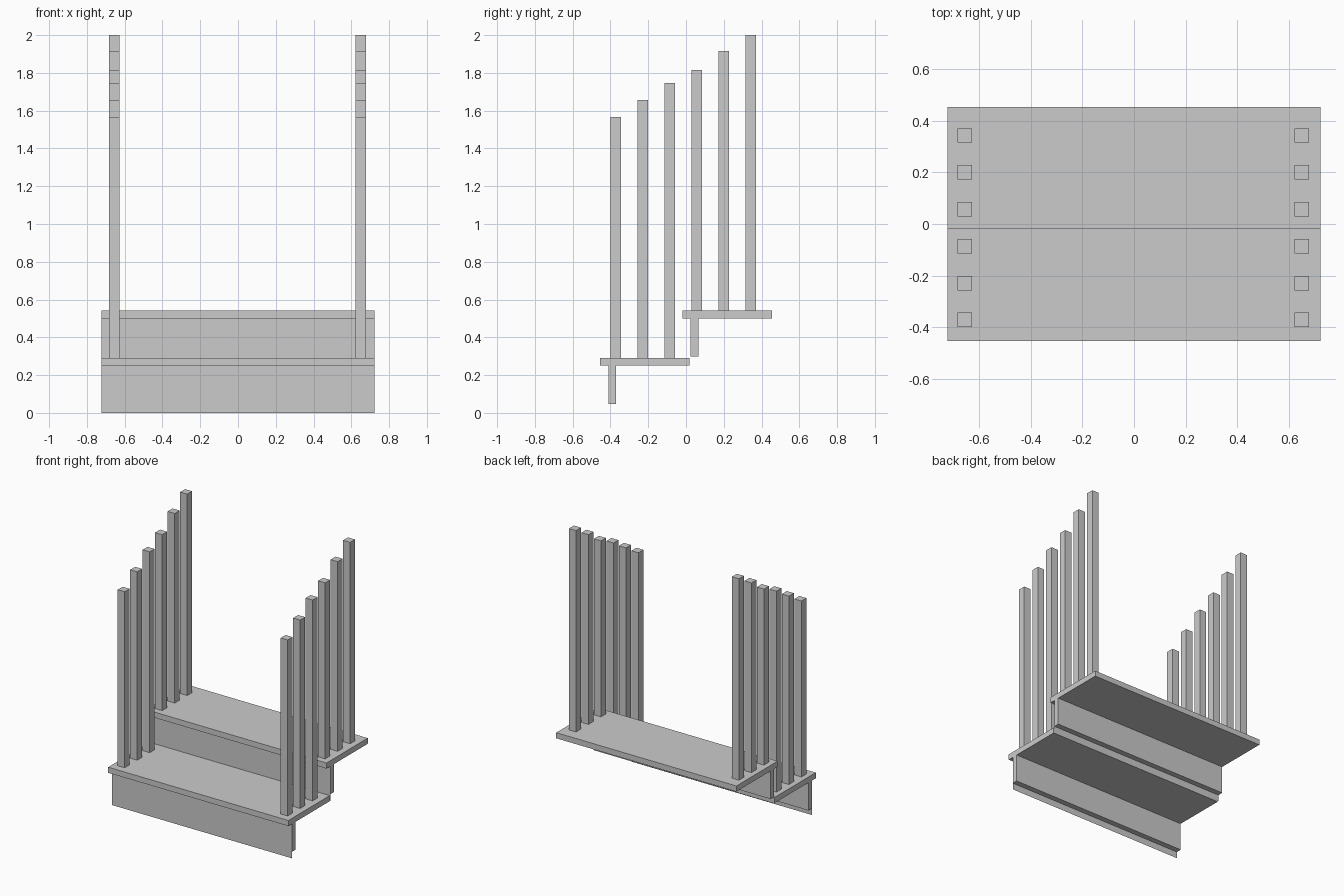
import bpy, bmesh

if "Cube" in bpy.data.objects:
    bpy.data.objects.remove(bpy.data.objects["Cube"])

HALF_W = 0.722          # half the stair width
RISE, RUN = 0.25, 0.436  # step height and step depth


def box(name, x, y, z):
    """Box from (min, max) ranges; returns the object."""
    bm = bmesh.new()
    bmesh.ops.create_cube(bm, size=1)
    for v in bm.verts:
        v.co = [r[0] if c < 0 else r[1] for c, r in zip(v.co, (x, y, z))]
    me = bpy.data.meshes.new(name)
    bm.to_mesh(me)
    bm.free()
    ob = bpy.data.objects.new(name, me)
    bpy.context.collection.objects.link(ob)
    return ob


def add_skirt(ob, drop):
    """Extend the bottom front edge downwards as a thin sheet."""
    bm = bmesh.new()
    bm.from_mesh(ob.data)
    y0 = min(v.co.y for v in bm.verts)
    z0 = min(v.co.z for v in bm.verts)
    edge = [e for e in bm.edges
            if all(abs(v.co.y - y0) < 1e-4 and abs(v.co.z - z0) < 1e-4 for v in e.verts)]
    new = bmesh.ops.extrude_edge_only(bm, edges=edge)["geom"]
    for v in new:
        if isinstance(v, bmesh.types.BMVert):
            v.co.z -= drop
    bm.to_mesh(ob.data)
    bm.free()


# Treads and risers
for i in range(2):
    dy, dz = i * RUN, i * RISE
    box(f"tread_{i + 1}", (-HALF_W, HALF_W), (-0.454 + dy, 0.018 + dy), (0.25 + dz, 0.291 + dz))
    riser = box(f"riser_{i + 1}", (-HALF_W, HALF_W), (-0.411 + dy, -0.371 + dy), (0.048 + dz, 0.25 + dz))
    add_skirt(riser, 0.048)

# Balusters, three per tread on both sides, tops climbing with the stair
tops = (1.566, 1.656, 1.746, 1.816, 1.915, 2.0)
h = 0.028
for i, top in enumerate(tops):
    y = -0.372 + 0.143 * i
    base = 0.291 + (RISE if i > 2 else 0)
    for side, x in (("left", -0.656), ("right", 0.65)):
        box(f"baluster_{side}_{i + 1}", (x - h, x + h), (y - h, y + h), (base, top))
